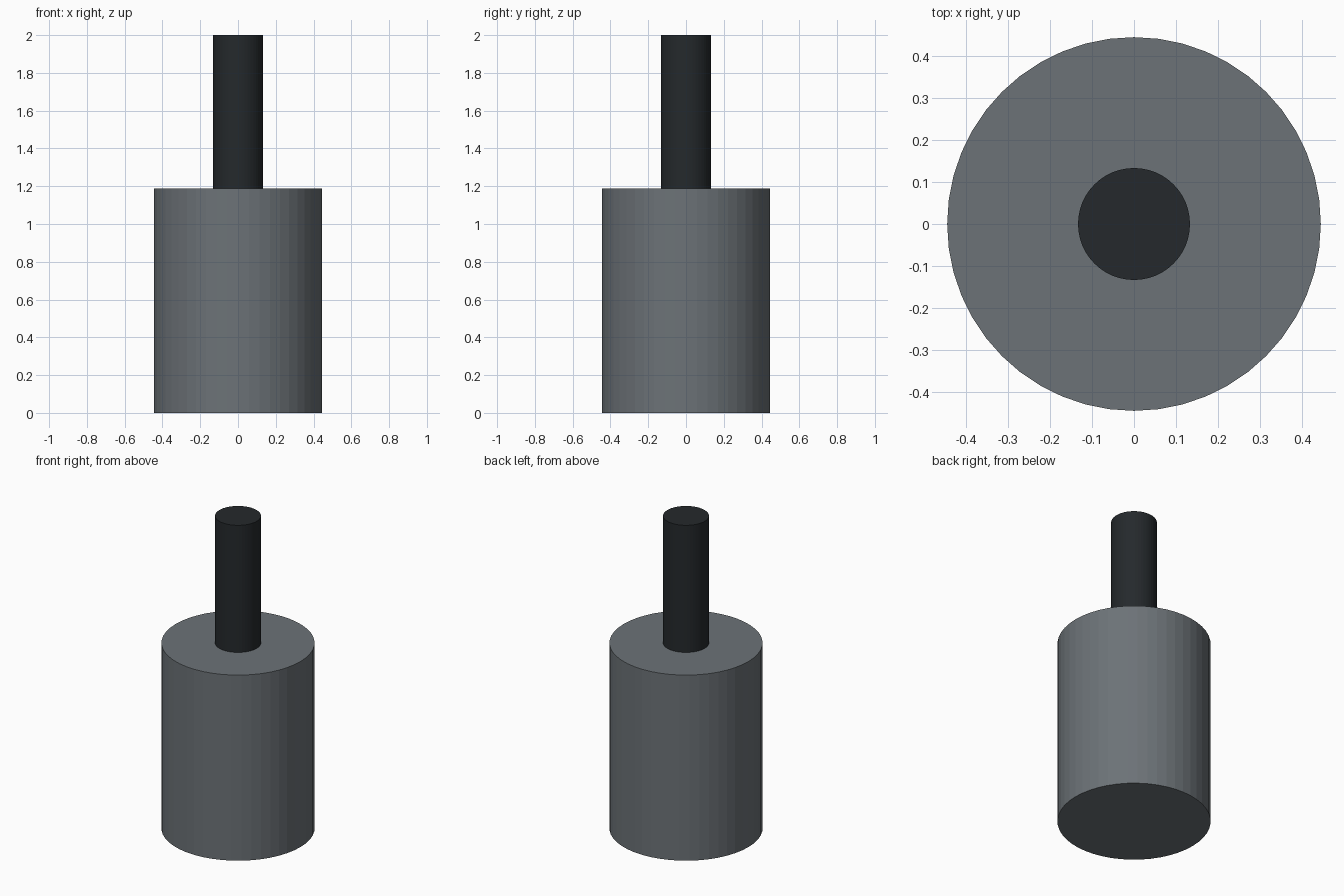
import bpy

if "Cube" in bpy.data.objects:
    bpy.data.objects.remove(bpy.data.objects["Cube"])


def material(name, color):
    mat = bpy.data.materials.new(name)
    mat.diffuse_color = color
    mat.use_nodes = True
    mat.node_tree.nodes["Principled BSDF"].inputs["Base Color"].default_value = mat.diffuse_color
    return mat


def cylinder(name, radius, bottom, top, sides, mat):
    bpy.ops.mesh.primitive_cylinder_add(
        vertices=sides, radius=radius, depth=top - bottom,
        location=(0, 0, (bottom + top) / 2))
    obj = bpy.context.object
    obj.name = name
    obj.data.materials.append(mat)
    return obj


steel = material("steel_grey", (0.15, 0.17, 0.185, 1))
dark = material("dark_grey", (0.018, 0.022, 0.025, 1))

# Wide lower body
cylinder("body", 0.444, 0, 1.187, 48, steel)

# Thin shaft rising from the body's top
cylinder("shaft", 0.133, 1.187, 2.0, 48, dark)
